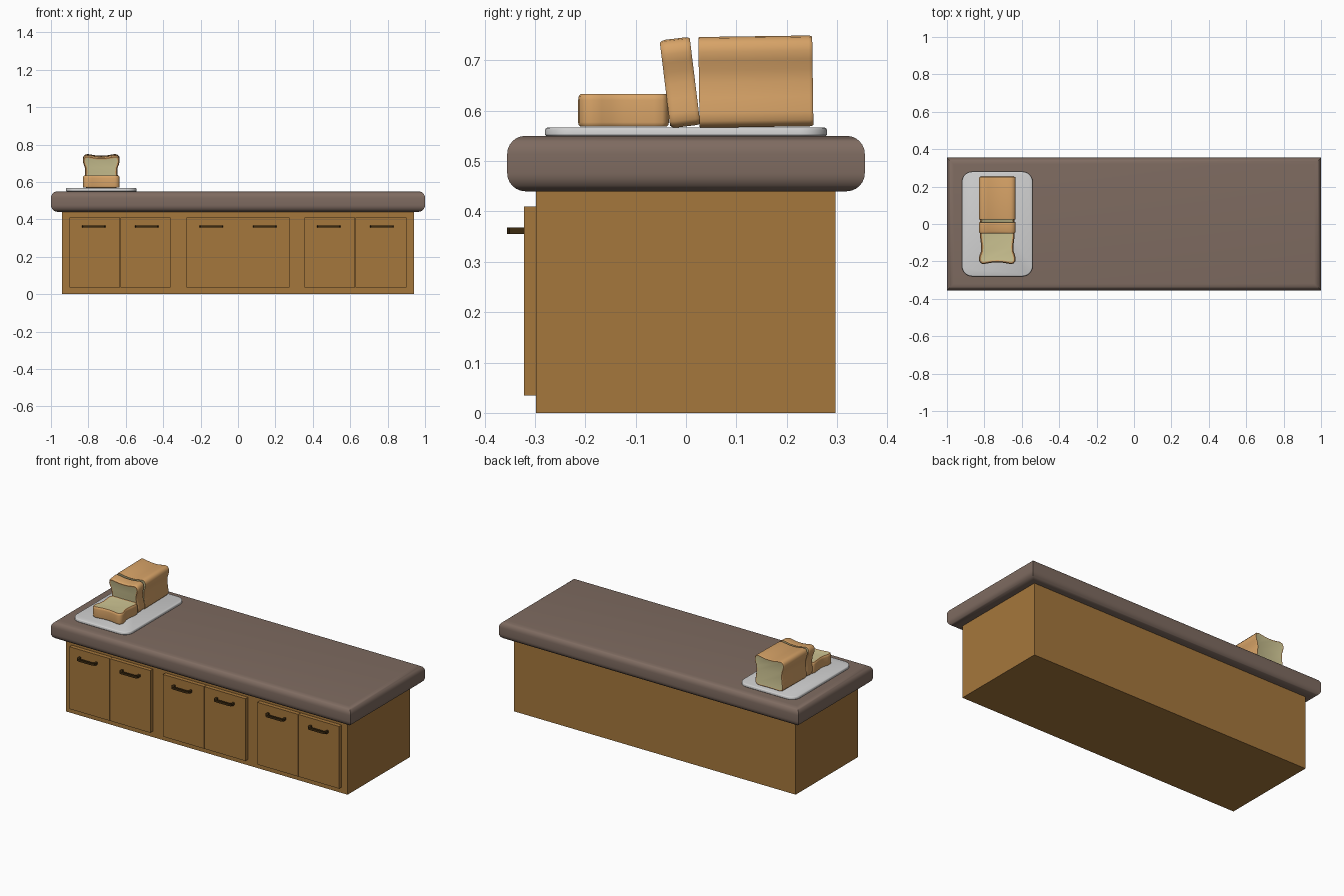
import bpy, bmesh, math
from mathutils import Matrix, Vector

if "Cube" in bpy.data.objects:
    bpy.data.objects.remove(bpy.data.objects["Cube"])


def material(name, rgb):
    m = bpy.data.materials.new(name)
    m.diffuse_color = (*rgb, 1)
    m.use_nodes = True
    m.node_tree.nodes["Principled BSDF"].inputs["Base Color"].default_value = m.diffuse_color
    return m


WOOD = material("cabinet wood", (0.376, 0.184, 0.045))
STONE = material("brown worktop", (0.21, 0.147, 0.118))
METAL = material("dark handle", (0.045, 0.023, 0.005))
BOARD = material("light grey board", (0.63, 0.63, 0.63))
CRUST = material("bread crust", (0.68, 0.366, 0.136))
CRUMB = material("bread crumb", (0.61, 0.55, 0.29))


def loft(name, rings, mats, cap_mat=0, matrix=None, smooth=None):
    """Skin a list of closed point rings and cap both ends."""
    bm = bmesh.new()
    loops = [[bm.verts.new(p) for p in r] for r in rings]
    n = len(loops[0])
    for a, b in zip(loops, loops[1:]):
        for i in range(n):
            j = (i + 1) % n
            bm.faces.new((a[i], a[j], b[j], b[i]))
    for loop in (loops[0][::-1], loops[-1]):
        bm.faces.new(loop).material_index = cap_mat
    bmesh.ops.recalc_face_normals(bm, faces=bm.faces)
    me = bpy.data.meshes.new(name)
    bm.to_mesh(me)
    bm.free()
    for m in mats:
        me.materials.append(m)
    ob = bpy.data.objects.new(name, me)
    bpy.context.collection.objects.link(ob)
    if matrix:
        ob.matrix_world = matrix
    if smooth:
        bpy.ops.object.select_all(action='DESELECT')
        ob.select_set(True)
        bpy.context.view_layer.objects.active = ob
        bpy.ops.object.shade_smooth_by_angle(angle=math.radians(smooth))
    return ob


def rect(x0, x1, y0, y1, z):
    return [(x0, y0, z), (x1, y0, z), (x1, y1, z), (x0, y1, z)]


def box(name, x0, x1, y0, y1, z0, z1, mat):
    return loft(name, [rect(x0, x1, y0, y1, z0), rect(x0, x1, y0, y1, z1)], [mat])


# cabinet body
box("cabinet_body", -0.94, 0.94, -0.298, 0.297, 0, 0.445, WOOD)

# worktop with rounded top and bottom edges and mitred corners
R, steps, rings = 0.036, 6, []
for zc, a0 in ((0.44 + R, -90), (0.55 - R, 0)):
    for i in range(steps + 1):
        a = math.radians(a0 + 90 * i / steps)
        d = R * (1 - math.cos(a))
        rings.append(rect(-1 + d, 1 - d, -0.355 + d, 0.355 - d, zc + R * math.sin(a)))
loft("worktop", rings, [STONE], smooth=40)


# doors in three pairs, each with an arched pull handle
def handle(name, cx):
    half = [(0.061, -0.320), (0.063, -0.338), (0.058, -0.350), (0.046, -0.355)]
    inner = [(0.044, -0.343), (0.050, -0.338), (0.049, -0.320)]
    right = half[::-1]
    outline = [(-x, y) for x, y in half] + right
    outline += inner[::-1] + [(-x, y) for x, y in inner]
    loft(name, [[(cx + x, y, z) for x, y in outline] for z in (0.355, 0.368)],
         [METAL], smooth=40)


for p, (x0, x1) in enumerate(((-0.90, -0.36), (-0.275, 0.275), (0.355, 0.90))):
    mid = (x0 + x1) / 2
    for side, a, b in (("left", x0, mid - 0.001), ("right", mid + 0.001, x1)):
        box(f"door_{p + 1}_{side}", a, b, -0.322, -0.297, 0.035, 0.41, WOOD)
    for side, s in (("left", -1), ("right", 1)):
        handle(f"handle_{p + 1}_{side}", mid + s * 0.142)


# serving board with rounded corners and a softened rim
def rounded(d, z):
    pts, r = [], 0.055 - d
    for k, (sx, sy) in enumerate(((1, 1), (-1, 1), (-1, -1), (1, -1))):
        for i in range(7):
            a = math.radians(90 * k + 15 * i)
            pts.append((-0.731 + sx * 0.134 + r * math.cos(a),
                        sy * 0.225 + r * math.sin(a), z))
    return pts


loft("serving_board", [rounded(0.003, 0.549), rounded(0, 0.552), rounded(0, 0.562),
                       rounded(0.002, 0.5655), rounded(0.006, 0.567)], [BOARD], smooth=40)

# bread cross-section: right half, from bottom to top
HALF = [(0.07, 0), (0.085, 0.004), (0.092, 0.013), (0.093, 0.03), (0.089, 0.06),
        (0.086, 0.09), (0.088, 0.115), (0.095, 0.135), (0.0985, 0.152),
        (0.096, 0.168), (0.087, 0.179), (0.072, 0.182), (0.05, 0.178), (0.025, 0.174)]
PROFILE = [(0, 0.001)] + HALF + [(0, 0.173)] + [(-x, z) for x, z in HALF[::-1]]


def inset(d):
    """Profile moved inwards by d along its normals."""
    out, n = [], len(PROFILE)
    for i, (x, z) in enumerate(PROFILE):
        t = Vector(PROFILE[(i + 1) % n]) - Vector(PROFILE[i - 1])
        t.normalize()
        out.append((x - t.y * d, z + t.x * d))
    return out


def bread(name, depth, matrix, front, back):
    """Crust around the sides, crumb on both cut ends."""
    def end(w, y0, s):
        return [(w, y0 + s * 0.001), (w * 0.45, y0), (w * 0.12, y0 + s * w * 0.35),
                (0, y0 + s * w)]
    spec = end(front, 0, 1) + end(back, depth, -1)[::-1]
    rings = [[(x, y, z) for x, z in inset(d)] for d, y in spec]
    loft(name, rings, [CRUST, CRUMB], cap_mat=1, matrix=matrix, smooth=50)


def place(y, z, deg, height=1.0):
    return (Matrix.Translation((-0.731, y, z)) @ Matrix.Rotation(math.radians(deg), 4, 'X')
            @ Matrix.Diagonal((1, 1, height, 1)))


bread("bread_loaf", 0.226, place(0.027, 0.566, 0.8, 0.99), 0.004, 0.007)
bread("leaning_slice", 0.06, place(-0.031, 0.565, 7, 0.965), 0.012, 0.008)
bread("lying_slice", 0.064, place(-0.034, 0.569, 90, 0.99), 0.008, 0.012)
